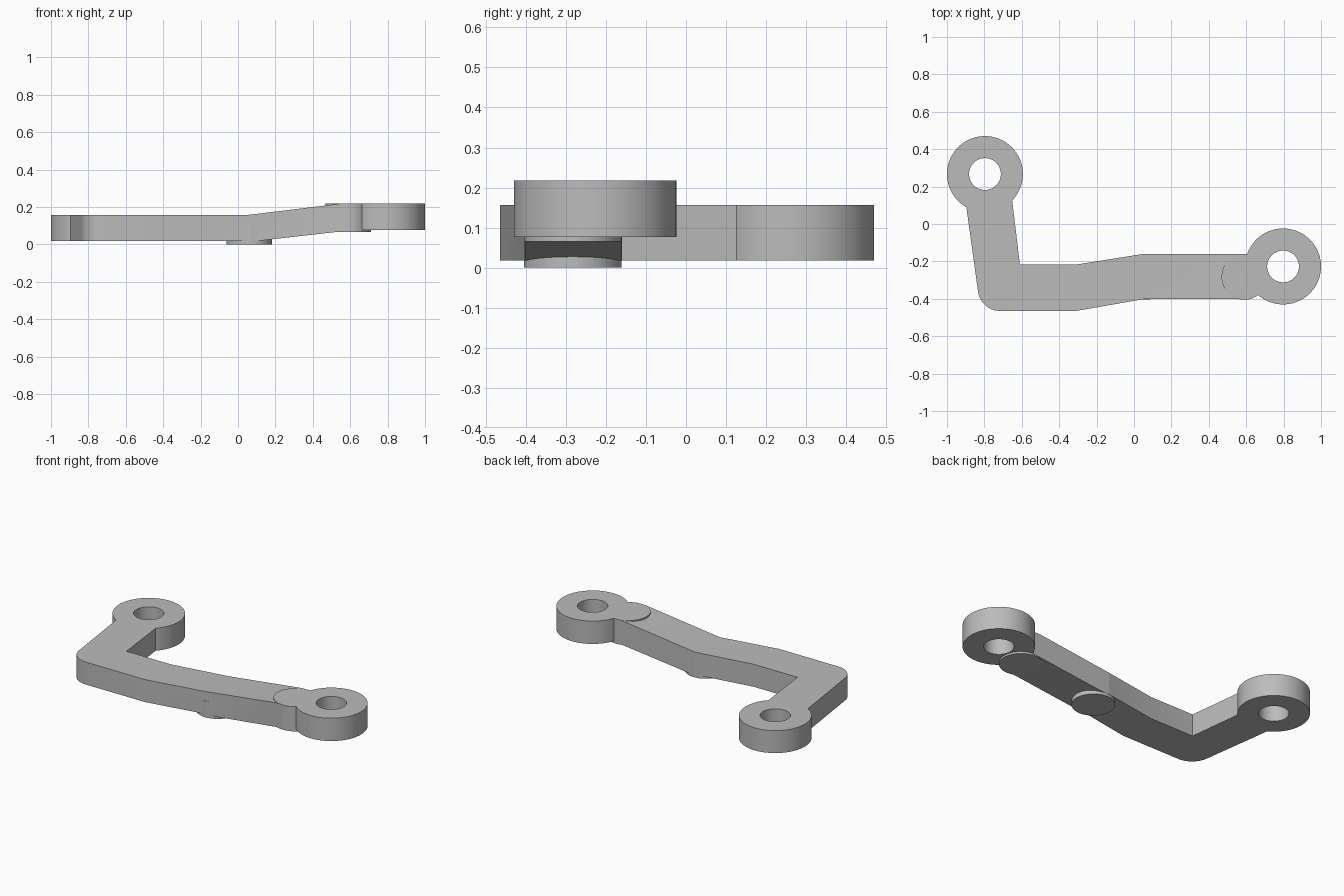
import bpy, bmesh, math
from mathutils import Vector

if "Cube" in bpy.data.objects:
    bpy.data.objects.remove(bpy.data.objects["Cube"], do_unlink=True)

grey = bpy.data.materials.new("plain grey")
grey.use_nodes = True
GREY = (0.5, 0.5, 0.5, 1)
grey.diffuse_color = GREY
grey.node_tree.nodes["Principled BSDF"].inputs["Base Color"].default_value = GREY


def prism(name, points, offset):
    """Solid made by sweeping a flat outline along an offset."""
    bm = bmesh.new()
    face = bm.faces.new([bm.verts.new(p) for p in points])
    swept = bmesh.ops.extrude_face_region(bm, geom=[face])["geom"]
    verts = [v for v in swept if isinstance(v, bmesh.types.BMVert)]
    bmesh.ops.translate(bm, verts=verts, vec=Vector(offset))
    bmesh.ops.recalc_face_normals(bm, faces=bm.faces)
    mesh = bpy.data.meshes.new(name)
    bm.to_mesh(mesh)
    bm.free()
    mesh.materials.append(grey)
    obj = bpy.data.objects.new(name, mesh)
    bpy.context.collection.objects.link(obj)
    return obj


def arc(cx, cy, r, start, end, steps):
    angles = [math.radians(start + (end - start) * i / steps) for i in range(steps + 1)]
    return [(cx + r * math.cos(a), cy + r * math.sin(a)) for a in angles]


def disc(name, cx, cy, r, low, high):
    ring = arc(cx, cy, r, 0, 360, 72)[:-1]
    return prism(name, [(x, y, low) for x, y in ring], (0, 0, high - low))


def combine(target, other, operation):
    mod = target.modifiers.new(operation.lower(), "BOOLEAN")
    mod.operation, mod.solver, mod.object = operation, "EXACT", other
    bpy.context.view_layer.objects.active = target
    bpy.ops.object.modifier_apply(modifier=mod.name)
    bpy.data.objects.remove(other, do_unlink=True)


LOW, HIGH = 0.018, 0.157          # flat end
LOW_UP, HIGH_UP = 0.077, 0.218    # raised end
BACK, FRONT = -0.16, -0.402       # raised arm edges
BEND = 0.05
EYES = [(-0.797, 0.267, LOW, HIGH), (0.797, -0.227, LOW_UP, HIGH_UP)]

# Flat, cranked arm with a rounded elbow
outline = [(-0.653, 0.14), (-0.61, -0.217), (-0.31, -0.217), (BEND, BACK), (BEND, FRONT), (-0.31, -0.465)]
outline += arc(-0.715, -0.345, 0.12, 270, 188, 16) + [(-0.899, 0.11)]
body = prism("lever_arm", [(x, y, LOW) for x, y in outline], (0, 0, HIGH - LOW))

# Sloping arm up to the raised eye
side = [(BEND, LOW), (0.1, LOW), (0.62, LOW_UP), (0.62, HIGH_UP), (0.55, HIGH_UP), (BEND, HIGH)]
combine(body, prism("sloped_arm", [(x, FRONT, z) for x, z in side], (0, BACK - FRONT, 0)), "UNION")

# Round bosses
combine(body, disc("lower_boss", 0.06, -0.283, 0.122, 0, 0.1), "UNION")
combine(body, disc("upper_boss", 0.59, -0.283, 0.122, 0.065, HIGH_UP), "UNION")

# Round eyes, then their bores
for i, (x, y, low, high) in enumerate(EYES):
    combine(body, disc("eye_%d" % i, x, y, 0.203, low, high), "UNION")
for i, (x, y, low, high) in enumerate(EYES):
    combine(body, disc("bore_%d" % i, x, y, 0.085, low - 0.1, high + 0.1), "DIFFERENCE")

bpy.ops.object.select_all(action="DESELECT")
body.select_set(True)
bpy.context.view_layer.objects.active = body
bpy.ops.object.shade_smooth_by_angle(angle=math.radians(20))
